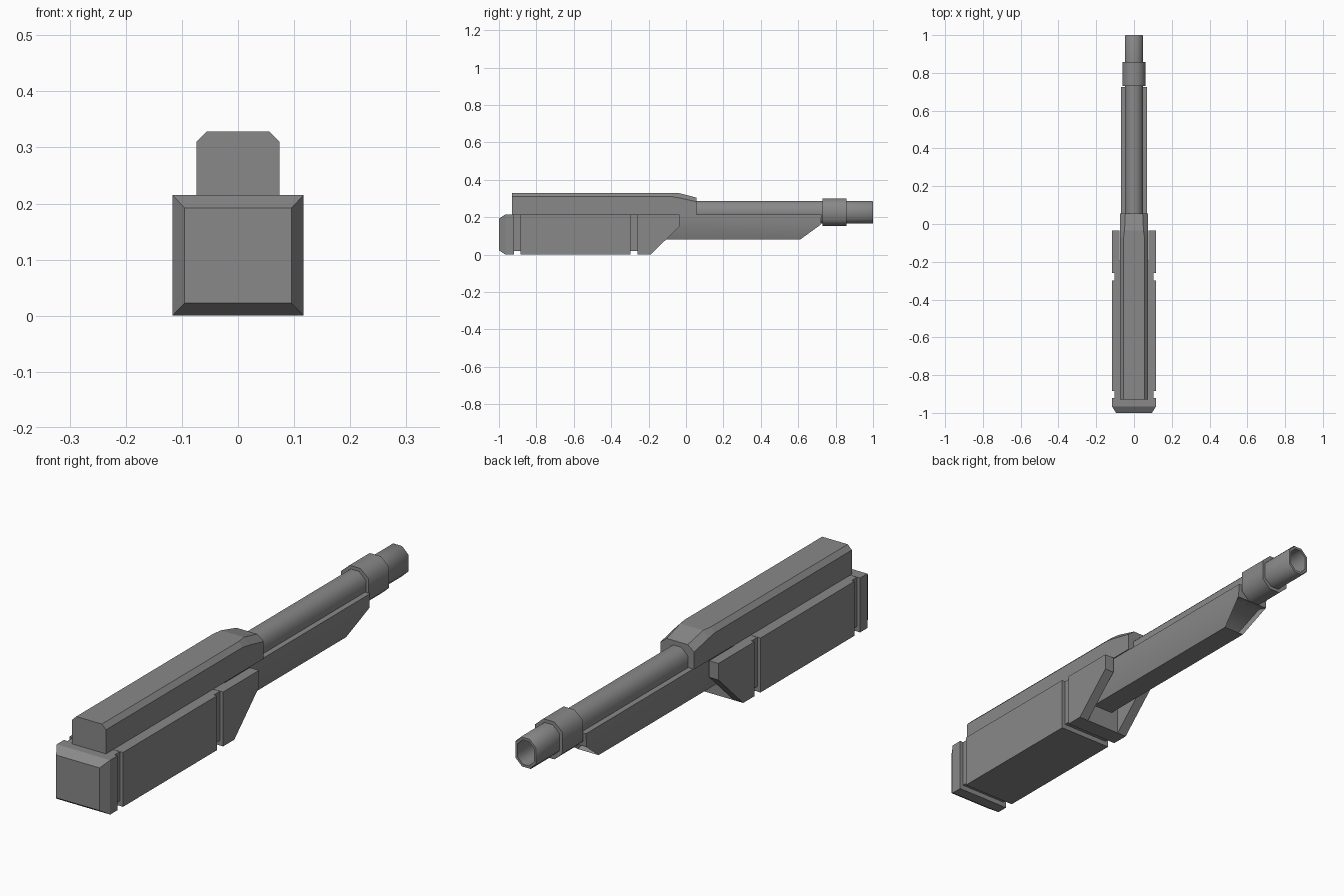
import bpy, bmesh
from mathutils import Vector

cube = bpy.data.objects.get("Cube")
if cube:
    bpy.data.objects.remove(cube, do_unlink=True)

# One dull metal colour for the whole model
metal = bpy.data.materials.new("gunmetal_grey")
metal.use_nodes = True
GREY = (0.25, 0.25, 0.25, 1)
metal.diffuse_color = GREY
metal.node_tree.nodes["Principled BSDF"].inputs["Base Color"].default_value = GREY


def finish(name, bm, smooth=False):
    bmesh.ops.recalc_face_normals(bm, faces=bm.faces)
    mesh = bpy.data.meshes.new(name)
    bm.to_mesh(mesh)
    bm.free()
    obj = bpy.data.objects.new(name, mesh)
    bpy.context.collection.objects.link(obj)
    mesh.materials.append(metal)
    if smooth:
        bpy.ops.object.select_all(action="DESELECT")
        obj.select_set(True)
        bpy.context.view_layer.objects.active = obj
        bpy.ops.object.shade_smooth_by_angle(angle=0.9)
    return obj


def loft(name, rings, closed=False, smooth=False):
    """Skin a list of equal-length point rings, capped unless closed."""
    bm = bmesh.new()
    loops = [[bm.verts.new(p) for p in ring] for ring in rings]
    n = len(loops[0])
    pairs = list(zip(loops, loops[1:]))
    if closed:
        pairs.append((loops[-1], loops[0]))
    else:
        bm.faces.new(loops[0])
        bm.faces.new(loops[-1])
    for a, b in pairs:
        for i in range(n):
            j = (i + 1) % n
            bm.faces.new((a[i], a[j], b[j], b[i]))
    return finish(name, bm, smooth)


def rect(y, w, z0, z1):
    return [(-w, y, z0), (w, y, z0), (w, y, z1), (-w, y, z1)]


def side_plate(name, x0, x1, profile):
    """Extrude a y-z profile across x."""
    return loft(name, [[(x, y, z) for y, z in profile] for x in (x0, x1)])


def octagon(y, w, h, zc, top, side):
    half = [(top, h), (w, side), (w, -side), (top, -h)]
    pts = half + [(-x, z) for x, z in reversed(half)]
    return [(x, y, zc + z) for x, z in pts]


# Lower housing: end cap, main block, and a recessed core showing in the grooves
W, TOP = 0.117, 0.215
loft("end_cap", [rect(-1, 0.095, 0.023, 0.192), rect(-0.965, W, 0, TOP),
                 rect(-0.92, W, 0, TOP)])
loft("main_housing", [rect(-0.885, W, 0, TOP), rect(-0.298, W, 0, TOP)])
loft("housing_core", [rect(-0.94, 0.103, 0.02, TOP - 0.001),
                      rect(-0.24, 0.103, 0.02, TOP - 0.001)])

# Rear housing: bridge block with two sloped cheeks
loft("rear_bridge", [rect(-0.26, W, 0, TOP), rect(-0.19, W, 0, TOP)])
cheek = [(-0.19, 0), (-0.035, 0.15), (-0.035, TOP), (-0.19, TOP)]
for label, s in (("left", 1), ("right", -1)):
    side_plate(label + "_cheek", s * 0.076, s * W, cheek)


# Upper receiver with chamfered top edges, sloping down at the rear
def receiver_ring(y, top, shoulder, inner):
    half = [(0.074, TOP), (0.074, shoulder), (inner, top)]
    return [(x, y, z) for x, z in half + [(-x, z) for x, z in reversed(half)]]


loft("upper_receiver", [receiver_ring(-0.93, 0.328, 0.31, 0.056),
                        receiver_ring(-0.075, 0.328, 0.31, 0.056),
                        receiver_ring(-0.035, 0.328, 0.303, 0.05),
                        receiver_ring(0.055, 0.305, 0.283, 0.046)])


# Fore-end: tapers towards the bottom, end cut at an angle with a recess
def fore_ring(y_top, y_mid, y_low):
    half = [(0.07, y_top, TOP), (0.07, y_mid, 0.16), (0.045, y_low, 0.08)]
    return half + [(-x, y, z) for x, y, z in reversed(half)]


bm = bmesh.new()
rings = [[bm.verts.new(p) for p in r]
         for r in (fore_ring(-0.2, -0.2, -0.2), fore_ring(0.725, 0.72, 0.61))]
bm.faces.new(rings[0])
for i in range(6):
    j = (i + 1) % 6
    bm.faces.new((rings[0][i], rings[0][j], rings[1][j], rings[1][i]))
e = rings[1]
bm.faces.new((e[0], e[1], e[4], e[5]))
slope = bm.faces.new((e[1], e[2], e[3], e[4]))
bmesh.ops.recalc_face_normals(bm, faces=bm.faces)
bmesh.ops.inset_individual(bm, faces=[slope], thickness=0.008, depth=0)
bmesh.ops.translate(bm, verts=slope.verts, vec=Vector((0, -0.03, 0.01)))
finish("fore_end", bm, smooth=True)

# Barrel, collar and hollow muzzle share a tall eight-sided section
ZC = 0.226
loft("barrel", [octagon(y, 0.048, 0.061, ZC, 0.018, 0.033)
                for y in (0.0, 0.74)], smooth=True)
loft("collar", [octagon(y, 0.06, 0.074, ZC, 0.024, 0.042)
                for y in (0.73, 0.857)], smooth=True)
outer = [octagon(y, 0.048, 0.061, ZC, 0.018, 0.033) for y in (0.85, 0.994)]
lip = [octagon(1.0, 0.045, 0.058, ZC, 0.017, 0.031)]
bore = [octagon(y, 0.036, 0.048, ZC, 0.014, 0.026) for y in (1.0, 0.87)]
loft("muzzle", outer + lip + bore, smooth=True)
